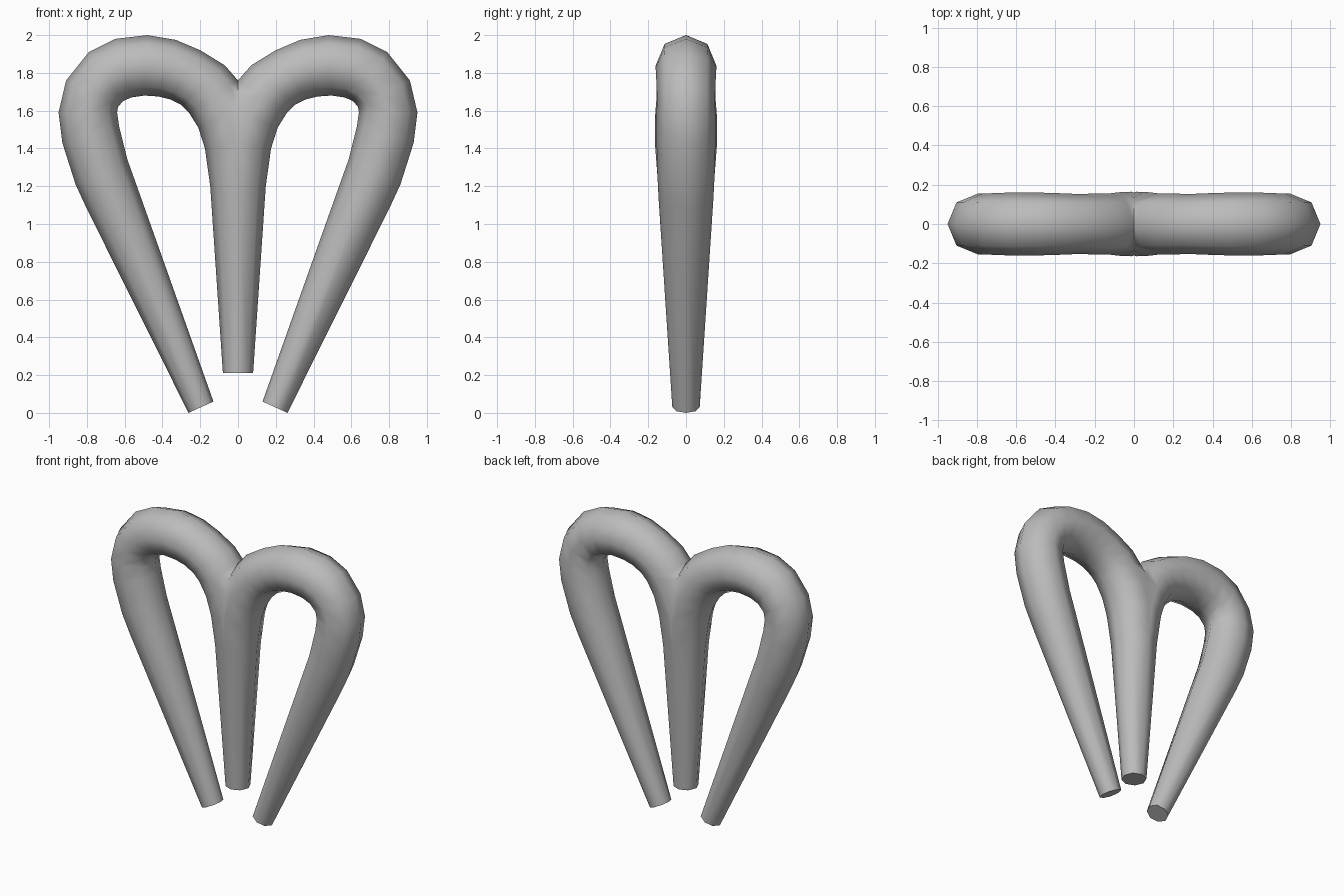
import bpy
import bmesh
import math
from mathutils import Vector

cube = bpy.data.objects.get("Cube")
if cube:
    bpy.data.objects.remove(cube, do_unlink=True)

SIDES = 8

# Tube stations: outer edge x, z and inner edge x, z, from stem foot to leg foot
STATIONS = [
    (-.08, .21, .08, .21), (-.147, 1.2, .147, 1.2), (-.15, 1.45, .175, 1.4),
    (-.09, 1.64, .21, 1.51), (0, 1.76, .26, 1.59), (.07, 1.84, .30, 1.63),
    (.2, 1.92, .36, 1.66), (.33, 1.975, .42, 1.675), (.48, 2, .495, 1.68),
    (.65, 1.98, .565, 1.67), (.79, 1.91, .61, 1.65), (.91, 1.76, .635, 1.62),
    (.95, 1.59, .64, 1.59), (.93, 1.43, .63, 1.52), (.86, 1.21, .585, 1.34),
    (.8, 1.08, .535, 1.2), (.262, 0, .13, .06),
]

# One painted surface
grey = bpy.data.materials.new("plain grey")
grey.use_nodes = True
colour = (.5, .5, .5, 1)
grey.diffuse_color = colour
grey.node_tree.nodes["Principled BSDF"].inputs["Base Color"].default_value = colour

# Left loop: a tapered tube swept through the stations
bm = bmesh.new()
rings = []
for ox, oz, ix, iz in STATIONS:
    outer, inner = Vector((ox, 0, oz)), Vector((ix, 0, iz))
    centre, arm = (outer + inner) / 2, (outer - inner) / 2
    depth = Vector((0, arm.length, 0))
    angles = [math.tau * i / SIDES for i in range(SIDES)]
    rings.append([bm.verts.new(centre + arm * math.cos(a) + depth * math.sin(a))
                  for a in angles])
for a, b in zip(rings, rings[1:]):
    for i in range(SIDES):
        j = (i + 1) % SIDES
        bm.faces.new((a[i], a[j], b[j], b[i]))
bm.faces.new(rings[0])
bm.faces.new(rings[-1])

# Cut at the middle and mirror to make the right loop
bmesh.ops.bisect_plane(bm, geom=bm.verts[:] + bm.edges[:] + bm.faces[:], dist=1e-5,
                       plane_co=(0, 0, 0), plane_no=(1, 0, 0), clear_inner=True)
bmesh.ops.mirror(bm, geom=bm.verts[:] + bm.edges[:] + bm.faces[:],
                 axis='X', merge_dist=1e-4)
bmesh.ops.remove_doubles(bm, verts=bm.verts[:], dist=1e-4)
bmesh.ops.recalc_face_normals(bm, faces=bm.faces[:])

mesh = bpy.data.meshes.new("double_loop_tube")
bm.to_mesh(mesh)
bm.free()
mesh.materials.append(grey)
tube = bpy.data.objects.new("double_loop_tube", mesh)
bpy.context.collection.objects.link(tube)

# Smooth tube with crisp ends and centre crease
bpy.ops.object.select_all(action='DESELECT')
tube.select_set(True)
bpy.context.view_layer.objects.active = tube
bpy.ops.object.shade_smooth_by_angle(angle=math.radians(60))
